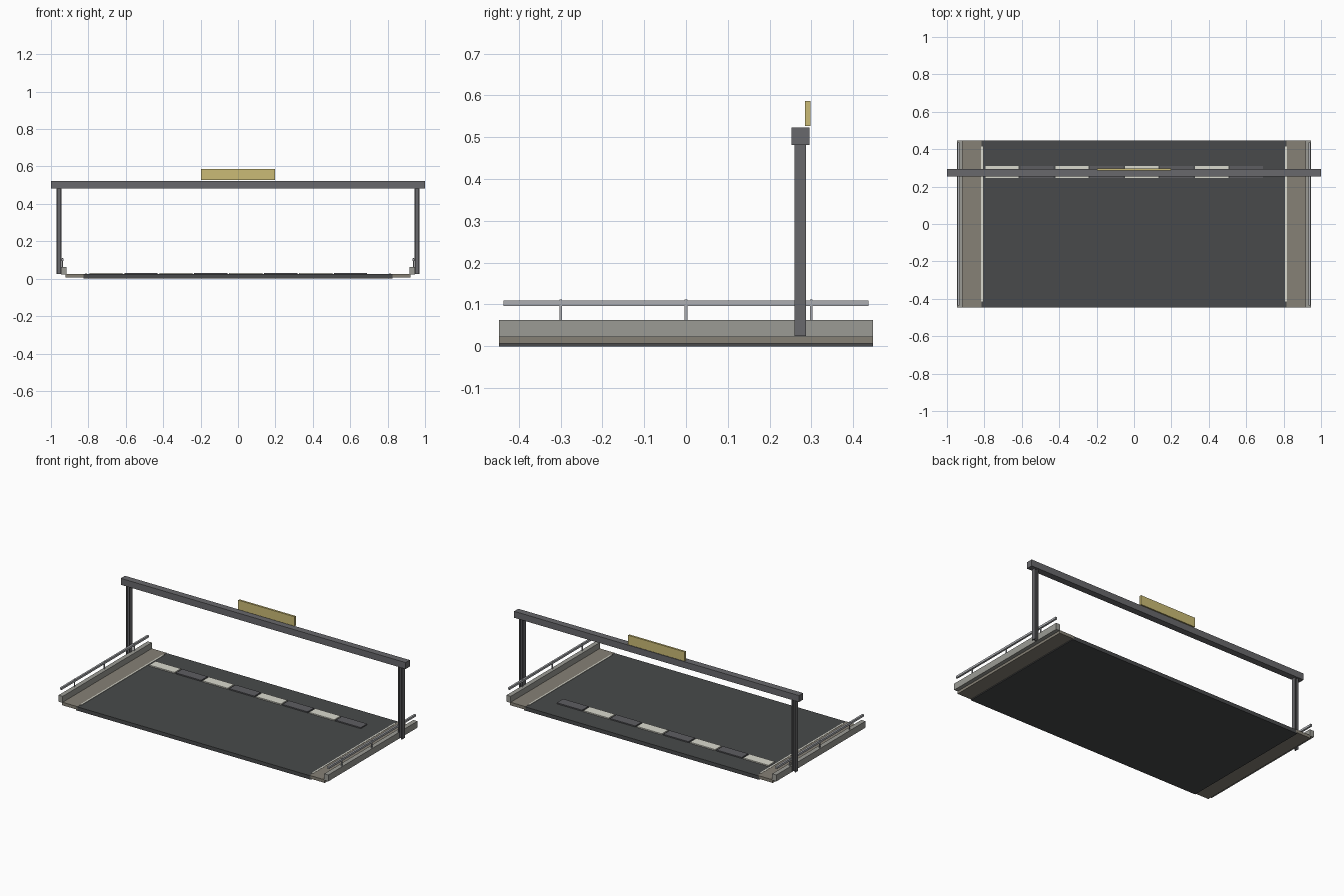
import bpy, bmesh

if "Cube" in bpy.data.objects:
    bpy.data.objects.remove(bpy.data.objects["Cube"])


def material(name, rgb):
    m = bpy.data.materials.new(name)
    m.diffuse_color = (*rgb, 1)
    m.use_nodes = True
    m.node_tree.nodes["Principled BSDF"].inputs["Base Color"].default_value = m.diffuse_color
    return m


ASPHALT = material("asphalt", (0.065, 0.068, 0.07))
TILE = material("dark_tile", (0.11, 0.11, 0.12))
WHITE = material("pale_paint", (0.7, 0.7, 0.62))
PAVING = material("paving", (0.24, 0.22, 0.18))
CONCRETE = material("concrete", (0.33, 0.33, 0.30))
RAIL = material("rail_metal", (0.42, 0.43, 0.45))
STEEL = material("gantry_steel", (0.14, 0.14, 0.15))
YELLOW = material("sign_yellow", (0.6, 0.5, 0.18))


def boxes(name, spans, mat):
    """One object made of boxes, each given as (x0, x1, y0, y1, z0, z1)."""
    bm = bmesh.new()
    for x0, x1, y0, y1, z0, z1 in spans:
        vs = bmesh.ops.create_cube(bm, size=1)["verts"]
        for v in vs:
            v.co.x = x0 if v.co.x < 0 else x1
            v.co.y = y0 if v.co.y < 0 else y1
            v.co.z = z0 if v.co.z < 0 else z1
    me = bpy.data.meshes.new(name)
    bm.to_mesh(me)
    bm.free()
    me.materials.append(mat)
    ob = bpy.data.objects.new(name, me)
    bpy.context.collection.objects.link(ob)
    return ob


def mirrored(name, spans, mat):
    """Boxes on the right side, mirrored to the left."""
    boxes(name, spans, mat).modifiers.new("mirror", "MIRROR")


# Road slab
boxes("road_deck", [(-0.825, 0.825, -0.447, 0.447, 0, 0.024)], ASPHALT)

# Alternating pale and dark strip tiles
for i in range(8):
    x = -0.795 + 0.187 * i
    boxes(f"lane_tile_{i + 1}", [(x, x + 0.177, 0.245, 0.309, 0.022, 0.031)],
          TILE if i % 2 else WHITE)

# Edge lines, sidewalks and low side walls
mirrored("edge_line", [(0.808, 0.818, -0.415, 0.415, 0.022, 0.027)], WHITE)
mirrored("sidewalk", [(0.815, 0.922, -0.447, 0.447, 0.006, 0.0255)], PAVING)
mirrored("side_wall", [(0.918, 0.947, -0.447, 0.447, 0.022, 0.063)], CONCRETE)

# Guard rail and its posts
mirrored("guard_rail", [(0.932, 0.944, -0.437, 0.437, 0.096, 0.109)], RAIL)
mirrored("rail_post", [(0.935, 0.941, y - 0.003, y + 0.003, 0.06, 0.112)
                       for y in (-0.3, 0, 0.3)], RAIL)

# Gantry columns: two flanges and a web
mirrored("gantry_column", [
    (0.943, 0.949, 0.26, 0.287, 0.024, 0.484),
    (0.964, 0.970, 0.26, 0.287, 0.024, 0.484),
    (0.949, 0.964, 0.270, 0.277, 0.024, 0.484)], STEEL)

# Gantry beam and sign panel
boxes("gantry_beam", [(-1, 1, 0.253, 0.295, 0.482, 0.523)], STEEL)
boxes("sign_panel", [(-0.198, 0.198, 0.285, 0.298, 0.527, 0.587)], YELLOW)
